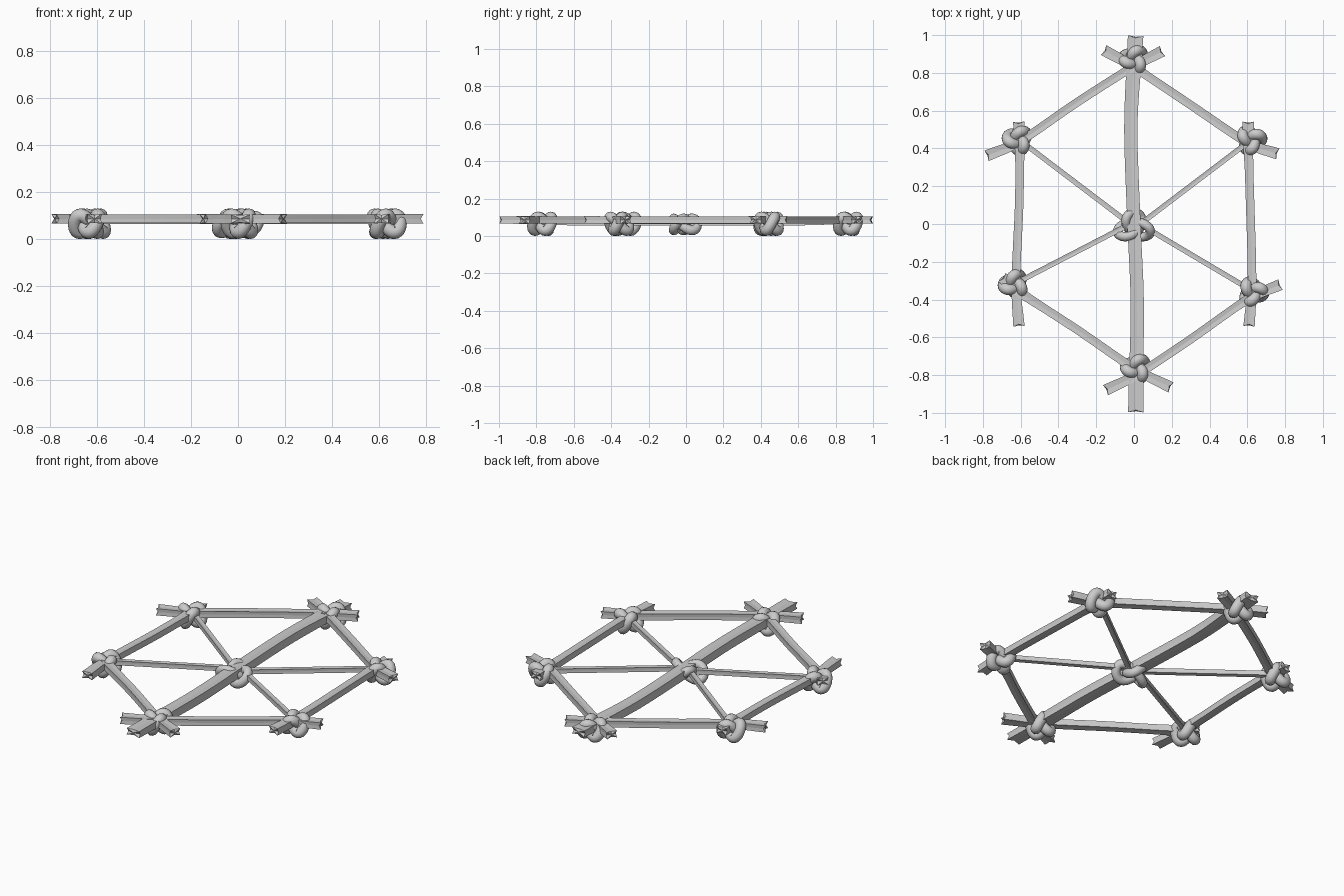
import bpy, bmesh
from math import sin, cos, pi, radians
from mathutils import Vector

if "Cube" in bpy.data.objects:
    bpy.data.objects.remove(bpy.data.objects["Cube"])

SECTION = [(1, 1), (0, .84), (-1, 1), (-.94, 0), (-1, -1), (0, -.84), (1, -1), (.94, 0)]


def link(name, bm, smooth):
    bmesh.ops.recalc_face_normals(bm, faces=bm.faces)
    me = bpy.data.meshes.new(name)
    bm.to_mesh(me)
    bm.free()
    ob = bpy.data.objects.new(name, me)
    bpy.context.collection.objects.link(ob)
    for p in me.polygons:
        p.use_smooth = smooth
    return ob


def catmull(pts, steps=4):
    """Smooth path through the given points."""
    p = [pts[0] * 2 - pts[1]] + pts + [pts[-1] * 2 - pts[-2]]
    out = []
    for i in range(1, len(p) - 2):
        a, b, c, d = p[i - 1:i + 3]
        for k in range(steps):
            t = k / steps
            out.append(.5 * (2 * b + (c - a) * t + (2 * a - 5 * b + 4 * c - d) * t ** 2
                             + (3 * b - a - 3 * c + d) * t ** 3))
    return out + [pts[-1]]


def beam(name, pts, w_end, w_mid, h_end, h_mid, z_end=.086, z_mid=.086, horn=.012):
    """Squared pole with slightly hollow sides and flared, pointed-corner ends."""
    path = catmull([Vector((x, y, 0)) for x, y in pts])
    total = (path[-1] - path[0]).length
    bm = bmesh.new()
    rings = []
    n = len(path)
    for i, c in enumerate(path):
        tan = (path[min(i + 1, n - 1)] - path[max(i - 1, 0)]).normalized()
        side = Vector((-tan.y, tan.x, 0))
        d = min((c - path[0]).length, (path[-1] - c).length) / total
        f = min(1, d / .22)
        w = w_end + (w_mid - w_end) * f
        h = h_end + (h_mid - h_end) * f
        z = z_end + (z_mid - z_end) * f
        push = -horn if i == 0 else horn if i == n - 1 else 0
        ring = []
        for u, v in SECTION:
            corner = abs(u) == 1 and abs(v) == 1
            ring.append(bm.verts.new(c + side * u * w / 2 + Vector((0, 0, z + v * h / 2))
                                     + tan * (push if corner else 0)))
        rings.append(ring)
    for a, b in zip(rings, rings[1:]):
        for k in range(8):
            bm.faces.new((a[k], a[(k + 1) % 8], b[(k + 1) % 8], b[k]))
    # hollow end caps
    for r in (rings[0], rings[-1]):
        mid = bm.verts.new(sum((v.co for v in r), Vector()) / 8)
        for k in range(8):
            bm.faces.new((r[k], r[(k + 1) % 8], mid))
    return link(name, bm, False)


def knot(name, x, y, angle, size, tube, rise, z=.065, sy=1.0, flat=1.0, n=72, m=12):
    """Trefoil rope knot; one lobe points along the given angle."""
    rot = radians(angle - 30)

    def pos(t):
        a, b = sin(t) + 2 * sin(2 * t), cos(t) - 2 * cos(2 * t)
        return Vector((x + size / 3 * (a * cos(rot) - b * sin(rot)),
                       y + size / 3 * sy * (a * sin(rot) + b * cos(rot)),
                       z - rise * sin(3 * t)))
    bm = bmesh.new()
    rings = []
    for i in range(n):
        t = 2 * pi * i / n
        tan = (pos(t + .01) - pos(t - .01)).normalized()
        side = tan.cross(Vector((0, 0, 1))).normalized()
        up = side.cross(tan)
        rings.append([bm.verts.new(pos(t) + side * tube * flat * cos(2 * pi * k / m)
                                   + up * tube * sin(2 * pi * k / m)) for k in range(m)])
    for i in range(n):
        a, b = rings[i], rings[(i + 1) % n]
        for k in range(m):
            bm.faces.new((a[k], a[(k + 1) % m], b[(k + 1) % m], b[k]))
    return link(name, bm, True)


# Outer frame poles, crossing past each corner
FRAME = {
    "upper_left_pole": [(.14, .91), (0, .835), (-.3, .645), (-.6, .44), (-.77, .365)],
    "upper_right_pole": [(-.15, .915), (0, .83), (.3, .63), (.6, .43), (.75, .375)],
    "left_pole": [(-.61, .53), (-.605, .42), (-.608, .1), (-.625, -.3), (-.61, -.53)],
    "right_pole": [(.605, .53), (.605, .42), (.615, .1), (.625, -.3), (.61, -.53)],
    "lower_left_pole": [(-.69, -.29), (-.6, -.365), (-.3, -.56), (0, -.765), (.185, -.86)],
    "lower_right_pole": [(.765, -.325), (.6, -.4), (.3, -.61), (.02, -.795), (-.14, -.875)],
}
for name, pts in FRAME.items():
    beam(name, pts, .06, .045, .04, .036)

# Long central spine
beam("spine_pole", [(.008, .985), (.0, .85), (-.017, .5), (0, 0), (.017, -.4), (.012, -.8), (.01, -.985)],
     .082, .07, .038, .05, .086, .08)

# Thin spokes from the middle to the four side corners
for name, a, b in (("upper_left_spoke", (-.6, .44), (-.02, 0)),
                   ("upper_right_spoke", (.6, .43), (.02, -.01)),
                   ("lower_left_spoke", (-.62, -.31), (-.02, 0)),
                   ("lower_right_spoke", (.62, -.35), (.03, .0))):
    mid = ((a[0] + b[0]) / 2, (a[1] + b[1]) / 2)
    beam(name, [a, mid, b], .028, .027, .026, .026, .078, .078, 0)

# Rope knots at the corners
for name, x, y, angle in (("top_knot", 0, .87, 170), ("upper_left_knot", -.615, .445, 165),
                          ("upper_right_knot", .62, .445, 10), ("lower_left_knot", -.635, -.32, 185),
                          ("lower_right_knot", .63, -.36, -5), ("bottom_knot", .012, -.765, -70)):
    knot(name, x, y, angle, .058, .029, .036)

# Wider, looser knot at the middle
knot("center_knot", 0, -.015, 90, .095, .026, .032, z=.062, sy=.8, flat=.95)
